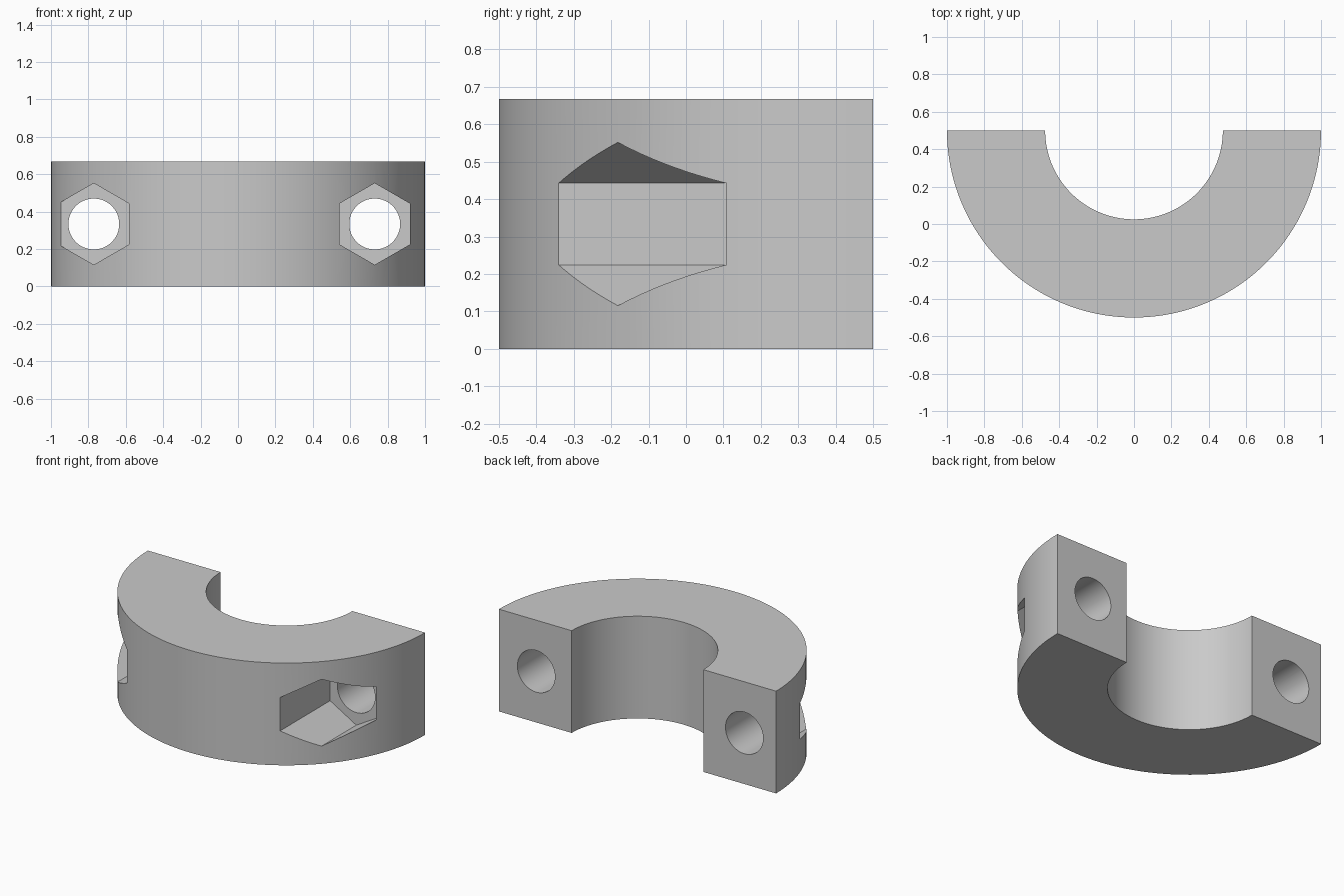
import bpy, bmesh, math
from mathutils import Matrix

if "Cube" in bpy.data.objects:
    bpy.data.objects.remove(bpy.data.objects["Cube"])

HEIGHT, OUTER, INNER = 0.667, 1.0, 0.475
BACK = 0.5            # plane of the two flat mating faces
POCKET_FLOOR = 0.175  # depth the nut pockets reach
BOLT_X = (-0.771, 0.731)

grey = bpy.data.materials.new("light grey")
grey.use_nodes = True
colour = (0.59, 0.59, 0.59, 1)
grey.diffuse_color = colour
grey.node_tree.nodes["Principled BSDF"].inputs["Base Color"].default_value = colour


def finish(name, bm):
    bmesh.ops.recalc_face_normals(bm, faces=bm.faces)
    mesh = bpy.data.meshes.new(name)
    bm.to_mesh(mesh)
    bm.free()
    mesh.materials.append(grey)
    obj = bpy.data.objects.new(name, mesh)
    bpy.context.collection.objects.link(obj)
    return obj


def half_ring(name, segments=80):
    bm = bmesh.new()
    angles = [math.pi + math.pi * i / segments for i in range(segments + 1)]
    outline = [(OUTER, a) for a in angles] + [(INNER, a) for a in reversed(angles)]
    verts = [bm.verts.new((r * math.cos(a), BACK + r * math.sin(a), 0)) for r, a in outline]
    face = bm.faces.new(verts)
    top = bmesh.ops.extrude_face_region(bm, geom=[face])["geom"]
    bmesh.ops.translate(bm, vec=(0, 0, HEIGHT),
                        verts=[v for v in top if isinstance(v, bmesh.types.BMVert)])
    return finish(name, bm)


def cutter(name, x, radius, sides, y0, y1):
    # Prism along y, with a corner pointing straight up
    bm = bmesh.new()
    place = (Matrix.Translation((x, (y0 + y1) / 2, HEIGHT / 2))
             @ Matrix.Rotation(math.pi / 2, 4, "X"))
    bmesh.ops.create_cone(bm, cap_ends=True, segments=sides, radius1=radius,
                          radius2=radius, depth=y1 - y0, matrix=place)
    obj = finish(name, bm)
    obj.hide_render = True
    return obj


# Clamp body with a bolt hole and hexagonal nut pocket on each side
clamp = half_ring("clamp_half")
for side, x in zip(("right", "left"), BOLT_X):
    for tool in (cutter(side + "_nut_pocket_cutter", x, 0.218, 6, -1, POCKET_FLOOR),
                 cutter(side + "_bolt_hole_cutter", x, 0.136, 48, -1, 1)):
        bpy.ops.object.select_all(action="DESELECT")
        bpy.context.view_layer.objects.active = clamp
        clamp.select_set(True)
        cut = clamp.modifiers.new(tool.name, "BOOLEAN")
        cut.operation = "DIFFERENCE"
        cut.solver = "EXACT"
        cut.object = tool
        bpy.ops.object.modifier_apply(modifier=cut.name)
        bpy.data.objects.remove(tool)

# Smooth the curved walls, keep the machined edges crisp
bpy.ops.object.shade_smooth_by_angle(angle=math.radians(20))
